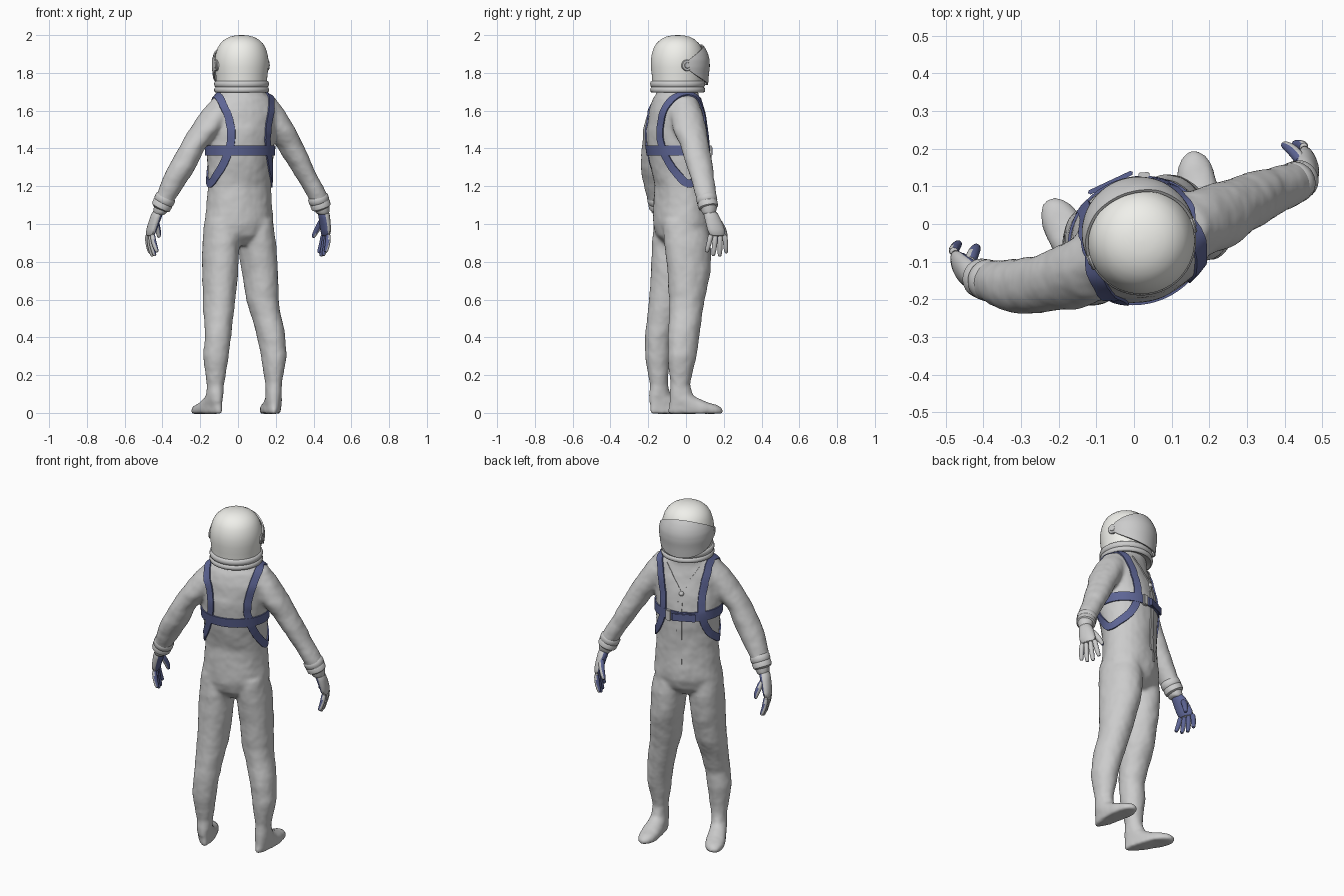
import bpy, bmesh, math
from mathutils import Vector, Matrix
from mathutils.bvhtree import BVHTree

if "Cube" in bpy.data.objects:
    bpy.data.objects.remove(bpy.data.objects["Cube"])

YAW = math.radians(20)                      # the figure is turned, facing roughly +y
U = Vector((math.cos(YAW), math.sin(YAW), 0))     # body sideways
V = Vector((-math.sin(YAW), math.cos(YAW), 0))    # body forwards
C = Vector((.015, -.045, 0))


def material(name, rgb):
    m = bpy.data.materials.new(name)
    m.diffuse_color = (*rgb, 1)
    m.use_nodes = True
    m.node_tree.nodes["Principled BSDF"].inputs["Base Color"].default_value = m.diffuse_color
    return m


BLUE = material("blue_webbing", (.11, .13, .30))
WHITE = material("white_shell", (.87, .87, .83))


def body(u, v, z):
    return C + U * u + V * v + Vector((0, 0, z))


def finish(name, bm, mat=None, angle=40):
    bmesh.ops.recalc_face_normals(bm, faces=bm.faces)
    me = bpy.data.meshes.new(name)
    bm.to_mesh(me)
    bm.free()
    for p in me.polygons:
        p.use_smooth = True
    me.set_sharp_from_angle(angle=math.radians(angle))
    if mat:
        me.materials.append(mat)
    ob = bpy.data.objects.new(name, me)
    bpy.context.collection.objects.link(ob)
    return ob


def thicken(ob, thick, offset=0):
    s = ob.modifiers.new("thickness", 'SOLIDIFY')
    s.thickness, s.offset = thick, offset
    ob.modifiers.new("crisp_edges", 'EDGE_SPLIT').split_angle = math.radians(40)


def skin(bm, rings, cap=True, closed=True):
    vs = [[bm.verts.new(p) for p in r] for r in rings]
    n = len(vs[0])
    for a, b in zip(vs, vs[1:]):
        for i in range(n if closed else n - 1):
            j = (i + 1) % n
            bm.faces.new((a[i], a[j], b[j], b[i]))
    if cap:
        bm.faces.new(vs[0])
        bm.faces.new(vs[-1])


def ellipse(x, y, z, a, b, deg=20, egg=0, n=28):
    d = math.radians(deg)
    u, v = Vector((math.cos(d), math.sin(d), 0)), Vector((-math.sin(d), math.cos(d), 0))
    return [Vector((x, y, z)) + u * a * math.cos(t) * (1 + egg * math.sin(t)) + v * b * math.sin(t)
            for t in (2 * math.pi * k / n for k in range(n))]


def tube(bm, pts, radii, n=12):
    pts = [Vector(p) for p in pts]
    rings = []
    for i, p in enumerate(pts):
        d = pts[min(i + 1, len(pts) - 1)] - pts[max(i - 1, 0)]
        q = d.to_track_quat('Z', 'Y')
        rings.append([p + q @ Vector((math.cos(t), math.sin(t), 0)) * radii[i]
                      for t in (2 * math.pi * k / n for k in range(n))])
    skin(bm, rings)


def spline(pts, closed, steps=8):
    n, out = len(pts), []
    for i in range(n if closed else n - 1):
        p = [pts[(i + k) % n] if closed else pts[min(max(i + k, 0), n - 1)] for k in (-1, 0, 1, 2)]
        for s in range(steps):
            t = s / steps
            out.append(.5 * (2 * p[1] + (p[2] - p[0]) * t + (2 * p[0] - 5 * p[1] + 4 * p[2] - p[3]) * t * t
                             + (3 * p[1] - p[0] - 3 * p[2] + p[3]) * t ** 3))
    return out if closed else out + [pts[-1]]


# Suit: lofted torso, arms and legs (x, y, z, half width, half depth), fused by remeshing
TORSO = [(.018, -.045, 1.73, .11, .105), (.02, -.045, 1.69, .128, .108), (.028, -.05, 1.665, .165, .115),
         (.03, -.052, 1.6, .195, .135), (.018, -.05, 1.5, .187, .155), (.01, -.043, 1.4, .18, .16),
         (.01, -.034, 1.3, .175, .149), (.007, -.026, 1.2, .171, .137), (.006, -.025, 1.1, .178, .14),
         (.006, -.025, 1.0, .186, .145), (.005, -.025, .94, .165, .128), (.005, -.025, .89, .1, .08)]
ARM_L = [(-.07, -.09, 1.67, .06, .06), (-.1, -.11, 1.6, .088, .088), (-.17, -.14, 1.5, .086, .088),
         (-.247, -.16, 1.4, .068, .075), (-.297, -.165, 1.3, .073, .073), (-.35, -.16, 1.2, .063, .062),
         (-.39, -.15, 1.12, .05, .053), (-.415, -.14, 1.05, .034, .038)]
ARM_R = [(.13, -.01, 1.67, .06, .06), (.16, -.002, 1.6, .085, .088), (.222, .02, 1.5, .084, .088),
         (.282, .05, 1.4, .068, .075), (.337, .075, 1.3, .062, .068), (.393, .095, 1.2, .057, .06),
         (.434, .112, 1.12, .05, .052), (.448, .122, 1.05, .034, .036)]
LEG_L = [(-.085, -.06, 1.02, .088, .11), (-.09, -.065, .9, .096, .118), (-.095, -.075, .75, .092, .112),
         (-.1, -.098, .6, .085, .098), (-.103, -.125, .5, .075, .082), (-.107, -.148, .4, .068, .07),
         (-.117, -.15, .3, .067, .067), (-.12, -.145, .15, .044, .048), (-.124, -.138, .09, .041, .06, 26),
         (-.14, -.105, .058, .045, .095, 27, .1), (-.155, -.07, .036, .05, .132, 28, .25),
         (-.16, -.06, .016, .052, .147, 28, .3), (-.157, -.062, -.003, .048, .143, 28, .3)]
LEG_R = [(.09, -.005, 1.02, .09, .12), (.1, .008, .9, .096, .127), (.115, .015, .75, .092, .117),
         (.13, .005, .6, .084, .094), (.152, -.003, .5, .077, .088), (.175, -.014, .4, .072, .086),
         (.19, -.02, .3, .066, .077), (.188, -.03, .15, .041, .053), (.188, -.022, .09, .041, .064, 5),
         (.183, .01, .058, .045, .096, 6, .1), (.177, .043, .036, .05, .132, 7, .25),
         (.174, .052, .016, .052, .147, 7, .3), (.174, .05, -.003, .048, .143, 7, .3)]
bm = bmesh.new()
for part in (TORSO, ARM_L, ARM_R, LEG_L, LEG_R):
    skin(bm, [ellipse(*r) for r in part])
suit = finish("pressure_suit", bm)
m = suit.modifiers.new("fuse", 'REMESH')
m.mode, m.voxel_size, m.use_smooth_shade = 'VOXEL', .010, True
m = suit.modifiers.new("soften", 'SMOOTH')
m.factor, m.iterations = .5, 8
tex = bpy.data.textures.new("cloth_folds", 'CLOUDS')
tex.noise_scale = .1
m = suit.modifiers.new("folds", 'DISPLACE')
m.texture, m.strength, m.mid_level = tex, .01, .4
bpy.context.view_layer.update()
surface = BVHTree.FromObject(suit, bpy.context.evaluated_depsgraph_get())


def ribbon(name, pts, width, closed, mat=None, thick=.007):
    hits = [surface.find_nearest(p)[:2] for p in spline(pts, closed)]
    n, rows = len(hits), []
    for i, (p, nor) in enumerate(hits):
        a, b = (i - 2, (i + 2) % n) if closed else (max(i - 1, 0), min(i + 1, n - 1))
        side = nor.cross(hits[b][0] - hits[a][0]).normalized() * width / 2
        row = []
        for k in (-1, 0, 1):
            q, qn = surface.find_nearest(p + side * k)[:2]
            row.append(q + qn * .004)
        rows.append(row)
    if closed:
        rows.append(rows[0])
    bm = bmesh.new()
    skin(bm, rows, cap=False, closed=False)
    bmesh.ops.remove_doubles(bm, verts=bm.verts, dist=1e-5)
    thicken(finish(name, bm, mat), thick)


# Harness: one loop round each shoulder, plus the chest band
LOOP = [(.158, 0, 1.71), (.148, .1, 1.645), (.13, .15, 1.52), (.125, .16, 1.4), (.145, .12, 1.3),
        (.168, .05, 1.235), (.172, -.005, 1.215), (.162, -.06, 1.26), (.14, -.115, 1.33), (.118, -.15, 1.42),
        (.115, -.15, 1.52), (.138, -.11, 1.635)]
for side, tag in ((-1, "left"), (1, "right")):
    ribbon(tag + "_shoulder_strap", [body(side * u, v, z) for u, v, z in LOOP], .042, True, BLUE, .008)
bm = bmesh.new()
skin(bm, [ellipse(.011, -.044, 1.415, .186, .166, n=64), ellipse(.01, -.04, 1.362, .184, .162, n=64)], cap=False)
thicken(finish("chest_band", bm, BLUE), .007)

# Band buckle and overlap
for name, u, v, size, mat in (("band_overlap", -.02, .172, (.13, .012, .045), BLUE),
                              ("band_buckle", .07, .158, (.03, .02, .062), None)):
    bm = bmesh.new()
    bmesh.ops.create_cube(bm, size=1, matrix=Matrix.Translation(body(u, v, 1.385))
                          @ Matrix.Rotation(YAW - u * 4.5, 4, 'Z') @ Matrix.Diagonal((*size, 1)))
    bmesh.ops.bevel(bm, geom=bm.edges[:], offset=.003, segments=2, affect='EDGES')
    finish(name, bm, mat)

# Front zip, flap, neck cords and toggle
ribbon("front_zip", [body(0, .17, z) for z in (1.53, 1.45, 1.35, 1.25, 1.15, 1.03)], .012, False, thick=.004)
ribbon("zip_flap", [body(.008, .17, z) for z in (1.47, 1.4, 1.3, 1.2, 1.1)], .028, False, thick=.005)
for side, tag in ((-1, "left"), (1, "right")):
    ribbon(tag + "_neck_cord", [body(side * .1, .1, 1.67), body(side * .05, .15, 1.6), body(0, .17, 1.53)],
           .006, False, thick=.005)
bm = bmesh.new()
spot = surface.find_nearest(body(0, .17, 1.52))[0]
bmesh.ops.create_uvsphere(bm, u_segments=16, v_segments=10, radius=.014, matrix=Matrix.Translation(spot))
finish("zip_toggle", bm)

# Cuffs with two ridges, and gloves with blue palms
HANDS = {"left": (-1, [(-.418, -.14, 1.08, .034, .037), (-.437, -.13, 1.03, .029, .045),
                       (-.459, -.117, .97, .026, .051), (-.466, -.11, .93, .02, .047)],
                  [(-.437, -.105, 1.03), (-.428, -.078, .985), (-.42, -.066, .955), (-.418, -.06, .925)],
                  Vector((-.378, -.153, 1.15)), Vector((-.413, -.142, 1.08))),
         "right": (1, [(.45, .122, 1.08, .034, .036), (.458, .14, 1.03, .029, .045),
                       (.465, .16, .97, .026, .051), (.465, .168, .93, .02, .047)],
                   [(.45, .16, 1.03), (.427, .192, .985), (.41, .205, .955), (.395, .212, .925)],
                   Vector((.42, .106, 1.15)), Vector((.444, .12, 1.08)))}
for tag, (side, palm, thumb, top, bottom) in HANDS.items():
    bm = bmesh.new()
    tube(bm, [top.lerp(bottom, t) for t in (0, .12, .42, .5, .58, .88, 1)],
         (.048, .055, .055, .051, .054, .052, .04), 28)
    finish(tag + "_cuff", bm)
    bm = bmesh.new()
    skin(bm, [ellipse(*r, n=14) for r in palm])
    tube(bm, thumb, (.019, .017, .015, .01), 10)
    root = Vector(palm[-1][:3])
    for i in range(4):
        reach = (.09, .108, .105, .085)[3 - i]
        base = root + V * (i - 1.5) * .025 + Vector((0, 0, .02))
        tube(bm, [base + V * (i - 1.5) * .012 * t - U * side * .022 * t * t - Vector((0, 0, (reach + .015) * t))
                  for t in (0, .35, .65, .9, 1)], (.015, .015, .014, .012, .008), 10)
    hand = finish(tag + "_glove", bm)
    hand.data.materials.append(None)
    hand.data.materials.append(BLUE)
    for p in hand.data.polygons:
        p.material_index = int(p.normal.dot(U * -side) > .1)
    hand.modifiers.new("round", 'SUBSURF').levels = 1


def lathe(name, profile, mat=None):
    bm = bmesh.new()
    skin(bm, [ellipse(.019, -.044, z, r, r, n=56) for r, z in profile])
    return finish(name, bm, mat, 50)


# Helmet shell and neck ring
DOME = [(.134, 1.75), (.137, 1.79), (.142, 1.83), (.142, 1.87), (.137, 1.9), (.127, 1.932), (.112, 1.957),
        (.09, 1.977), (.063, 1.991), (.033, 1.998), (.005, 2.0)]
lathe("helmet_shell", DOME, WHITE)
lathe("neck_ring", [(.1, 1.71), (.136, 1.695), (.143, 1.699), (.146, 1.709), (.143, 1.72), (.138, 1.724),
                    (.143, 1.729), (.146, 1.74), (.143, 1.753), (.136, 1.758), (.12, 1.759)])


def dome_radius(z):
    for (r0, z0), (r1, z1) in zip(DOME, DOME[1:]):
        if z <= z1:
            return r0 + (r1 - r0) * (z - z0) / (z1 - z0)
    return 0


# Visor: wraps the front of the dome and narrows towards its side pivots
HC = Vector((.019, -.044, 0))
rows = []
for k in range(49):
    f = math.radians(-86 + 172 * k / 48)
    h = .018 + .088 * max(math.cos(f), 0) ** .85
    row = []
    for j in range(17):
        z = 1.842 + h * (j / 8 - 1)
        bulge = .022 * math.cos(f) * (1 - .6 * max(0, j / 8 - 1) ** 2)
        r = dome_radius(z) + .003 + bulge
        row.append(HC + U * r * math.sin(f) + V * r * math.cos(f) + Vector((0, 0, z)))
    rows.append(row)
bm = bmesh.new()
skin(bm, rows, cap=False, closed=False)
thicken(finish("visor", bm), .008)

# Visor pivots
for side, tag in ((-1, "left"), (1, "right")):
    bm = bmesh.new()
    o = HC + Vector((0, 0, 1.84))
    tube(bm, [o + U * side * d for d in (.125, .146, .149, .149, .152)], (.03, .03, .027, .016, .014), 24)
    finish(tag + "_visor_pivot", bm)
